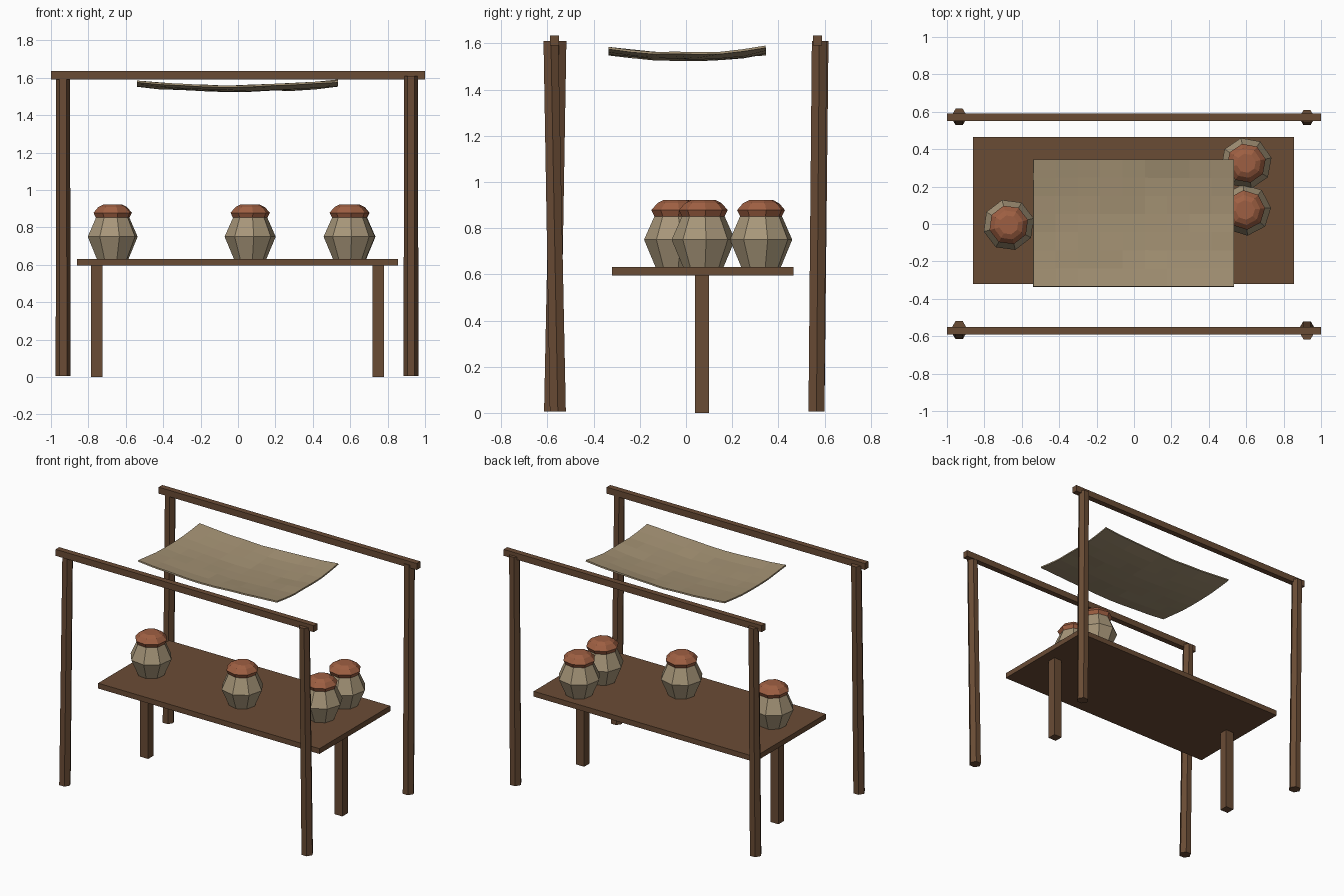
import bpy, bmesh, math, random
from mathutils import Vector

random.seed(4)
cube = bpy.data.objects.get("Cube")
if cube:
    bpy.data.objects.remove(cube, do_unlink=True)


def material(name, rgb):
    # 8-bit display colour converted to linear
    lin = [((c / 255 + 0.055) / 1.055) ** 2.4 for c in rgb] + [1]
    m = bpy.data.materials.new(name)
    m.use_nodes = True
    m.diffuse_color = lin
    m.node_tree.nodes["Principled BSDF"].inputs["Base Color"].default_value = lin
    return m


wood = material("brown wood", (106, 76, 53))
linen = material("tan cloth", (163, 145, 115))
clay = material("pale clay", (167, 150, 121))
terracotta = material("terracotta", (158, 95, 66))


def finish(bm, name, mat):
    bmesh.ops.recalc_face_normals(bm, faces=bm.faces)
    me = bpy.data.meshes.new(name)
    bm.to_mesh(me)
    bm.free()
    me.materials.append(mat)
    ob = bpy.data.objects.new(name, me)
    bpy.context.collection.objects.link(ob)
    return ob


def box(name, lo, hi, mat):
    bm = bmesh.new()
    bmesh.ops.create_cube(bm, size=1)
    lo, hi = Vector(lo), Vector(hi)
    for v in bm.verts:
        v.co = (lo + hi) / 2 + v.co * (hi - lo)
    return finish(bm, name, mat)


def stack(name, sides, rings, mat, turn=0):
    """Closed faceted solid through rings of (x, y, z, radius)."""
    bm = bmesh.new()
    loops = []
    for x, y, z, r in rings:
        angles = [turn + math.tau * i / sides for i in range(sides)]
        loops.append([bm.verts.new((x + r * math.cos(a), y + r * math.sin(a), z)) for a in angles])
    for low, high in zip(loops, loops[1:]):
        for i in range(sides):
            j = (i + 1) % sides
            bm.faces.new((low[i], low[j], high[j], high[i]))
    bm.faces.new(loops[0][::-1])
    bm.faces.new(loops[-1])
    return finish(bm, name, mat)


# Leaning six-sided posts: name, x, y at the foot, y at the top
for name, x, foot, top in (("front_right_post", -0.935, -0.58, -0.55),
                           ("front_left_post", 0.925, -0.555, -0.585),
                           ("back_right_post", -0.935, 0.565, 0.585),
                           ("back_left_post", 0.925, 0.565, 0.577)):
    stack(name, 6, [(x, foot, 0.005, 0.04), (x, top, 1.61, 0.037)], wood)

# Top beams
for name, y in (("front_beam", -0.57), ("back_beam", 0.57)):
    box(name, (-1, y - 0.02, 1.59), (1, y + 0.02, 1.635), wood)

# Table
box("table_top", (-0.86, -0.32, 0.595), (0.855, 0.465, 0.632), wood)
for name, x in (("right_table_leg", -0.755), ("left_table_leg", 0.75)):
    box(name, (x - 0.031, 0.04, 0), (x + 0.031, 0.1, 0.6), wood)

# Jars with lids: x, y, turn in degrees
body = ((0.632, 0.088), (0.75, 0.138), (0.862, 0.088))
lid = ((0.85, 0.092), (0.878, 0.106), (0.908, 0.08), (0.922, 0.052))
for i, (x, y, turn) in enumerate(((-0.67, -0.005, 15), (0.065, -0.045, 8),
                                  (0.595, 0.075, 5), (0.6, 0.325, 12)), 1):
    for part, profile, mat in (("body", body, clay), ("lid", lid, terracotta)):
        stack(f"jar_{part}_{i}", 8, [(x, y, z, r) for z, r in profile], mat, math.radians(turn))

# Sagging cloth
bm = bmesh.new()
bmesh.ops.create_grid(bm, x_segments=9, y_segments=7, size=1)
for v in bm.verts:
    u, w = v.co.x, v.co.y
    z = 1.53 + 0.026 * u * u + 0.026 * w * w + random.uniform(-0.004, 0.004)
    v.co = (0.537 * u - 0.002, 0.34 * w + 0.005, z)
cloth = finish(bm, "cloth_awning", linen)
mod = cloth.modifiers.new("thickness", "SOLIDIFY")
mod.thickness = 0.01
mod.offset = 0
